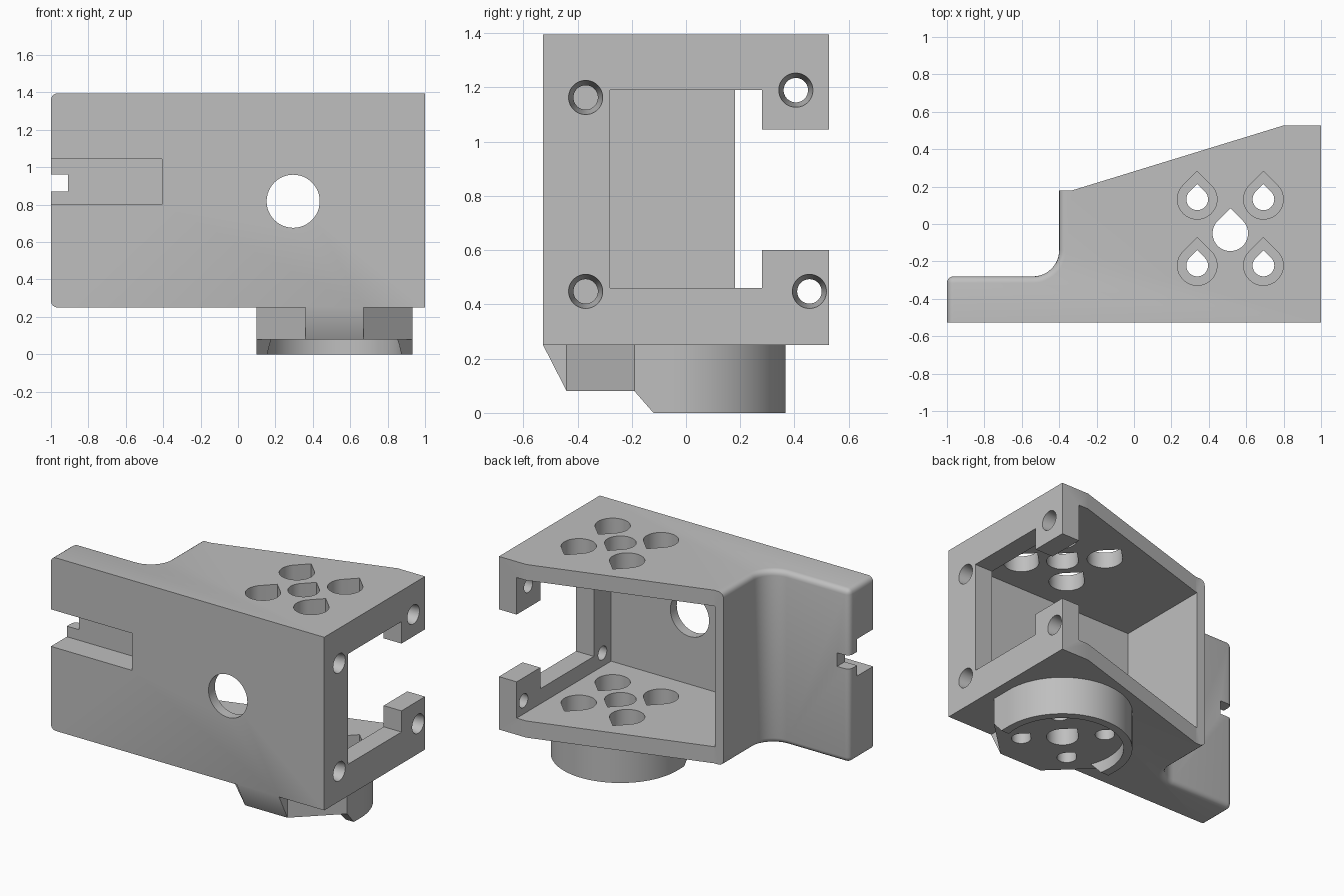
import bpy, bmesh, math
from mathutils import Matrix

if "Cube" in bpy.data.objects:
    bpy.data.objects.remove(bpy.data.objects["Cube"])

grey = bpy.data.materials.new("plain_grey")
grey.diffuse_color = (0.52, 0.52, 0.52, 1)
grey.use_nodes = True
grey.node_tree.nodes["Principled BSDF"].inputs["Base Color"].default_value = grey.diffuse_color

# Axis maps: prism profiles drawn in (a, b), extruded along c
ALONG_Z = Matrix.Identity(4)
ALONG_X = Matrix(((0, 0, 1, 0), (1, 0, 0, 0), (0, 1, 0, 0), (0, 0, 0, 1)))


def finish(bm, name):
    bmesh.ops.recalc_face_normals(bm, faces=bm.faces[:])
    me = bpy.data.meshes.new(name)
    bm.to_mesh(me)
    bm.free()
    ob = bpy.data.objects.new(name, me)
    bpy.context.collection.objects.link(ob)
    me.materials.append(grey)
    return ob


def prism_bm(pts, c0, c1, axes=ALONG_Z):
    bm = bmesh.new()
    face = bm.faces.new([bm.verts.new((a, b, c0)) for a, b in pts])
    ext = bmesh.ops.extrude_face_region(bm, geom=[face])["geom"]
    top = [v for v in ext if isinstance(v, bmesh.types.BMVert)]
    bmesh.ops.translate(bm, verts=top, vec=(0, 0, c1 - c0))
    bm.transform(axes)
    return bm


def prism(name, pts, c0, c1, axes=ALONG_Z):
    return finish(prism_bm(pts, c0, c1, axes), name)


def box(name, x0, x1, y0, y1, z0, z1):
    return prism(name, [(x0, y0), (x1, y0), (x1, y1), (x0, y1)], z0, z1)


def arc(cx, cy, r, a0, a1, n):
    steps = [math.radians(a0 + (a1 - a0) * i / n) for i in range(n + 1)]
    return [(cx + r * math.cos(t), cy + r * math.sin(t)) for t in steps]


def teardrop(cx, cy, r):
    return arc(cx, cy, r, 135, 405, 36) + [(cx, cy + r * math.sqrt(2))]


def cone(name, loc, r0, r1, depth, axis):
    bm = bmesh.new()
    bmesh.ops.create_cone(bm, cap_ends=True, segments=48, radius1=r0, radius2=r1, depth=depth)
    bm.transform(Matrix.Translation(loc) @ Matrix.Rotation(math.pi / 2, 4, axis))
    return finish(bm, name)


def combine(target, tool, operation="DIFFERENCE"):
    mod = target.modifiers.new("shape", "BOOLEAN")
    mod.operation, mod.solver, mod.object = operation, "EXACT", tool
    bpy.context.view_layer.objects.active = target
    bpy.ops.object.modifier_apply(modifier=mod.name)
    bpy.data.objects.remove(tool)


# Bracket block: sloped housing with a thin arm, its back edges rounded
Y, Z0, Z1 = 0.527, 0.25, 1.395
outline = [(-1, -Y), (1, -Y), (1, Y), (0.8, Y), (-0.33, 0.18), (-0.4, 0.18)]
outline += arc(-0.54, -0.14, 0.14, 0, -90, 12) + [(-1, -0.28)]
bm = prism_bm(outline, Z0, Z1)
rounded = []
for e in bm.edges:
    p, q = (v.co for v in e.verts)
    flat = abs(p.z - q.z) < 1e-4
    on_arm = max(p.x, q.x) < -0.39 and (max(p.y, q.y) > -0.5)
    corner = p.x < -0.99 and q.x < -0.99 and p.y > -0.5 and q.y > -0.5
    if (flat and on_arm) or corner:
        rounded.append(e)
bmesh.ops.bevel(bm, geom=rounded, offset=0.035, segments=4, profile=0.5, affect="EDGES")
body = finish(bm, "bracket_body")

# Housing cavity, open at the back, and the cut-out of the end flange
combine(body, box("cavity", -0.34, 0.87, -0.46, 0.8, 0.36, 1.29))
combine(body, box("end_window", 0.8, 1.1, -0.28, 0.28, 0.46, 1.19))
combine(body, box("end_gap", 0.8, 1.1, 0.2, 0.8, 0.6, 1.045))

# Arm slot and the through notch at its tip
combine(body, box("arm_slot", -1.1, -0.405, -0.8, -0.36, 0.8, 1.045))
combine(body, box("arm_notch", -1.1, -0.91, -0.8, 0, 0.87, 0.96))

# Round window in the front wall, tapered screw holes in the flange
combine(body, cone("front_window", (0.295, -0.5, 0.818), 0.142, 0.142, 0.3, "X"))
for y, z in ((-0.37, 1.163), (-0.37, 0.448), (0.405, 1.19), (0.455, 0.448)):
    combine(body, cone("flange_hole", (0.935, y, z), 0.045, 0.063, 0.1304, "Y"))

# Round mount below: faceted front, recess, sloped front cut
CX, CY, R = 0.515, -0.05, 0.417
front = [(CX - R, CY - 0.14), (CX - 0.155, -0.44), (CX + 0.155, -0.44), (CX + R, CY - 0.14)]
mount = prism("mount", front + arc(CX, CY, R, 0, 180, 48), 0, Z0)
combine(mount, prism("recess", arc(CX, CY, 0.365, 0, 354, 59), -0.1, 0.08))
combine(mount, prism("front_cut", [(-0.8, -0.1), (-0.0325, -0.1), (-0.19, 0.08), (-0.8, 0.08)],
                     -0.2, 1.2, ALONG_X))
combine(mount, prism("front_wedge", [(-Y, Z0), (-0.44, 0.08), (-0.4, 0.08), (-0.4, Z0)],
                     CX - 0.155, CX + 0.155, ALONG_X), "UNION")
combine(body, mount, "UNION")

# Teardrop holes: wide in the plates, narrow through the mount
combine(body, prism("centre_hole", teardrop(CX, CY, 0.095), -0.2, 1.6))
for sx in (-1, 1):
    for sy in (-1, 1):
        x, y = CX + sx * 0.177, CY + sy * 0.177 + 0.005
        combine(body, prism("wide_hole", teardrop(x, y, 0.106), 0.16, 1.6))
        combine(body, prism("narrow_hole", teardrop(x, y, 0.058), -0.2, 0.3))

# Smooth curved walls, sharp corners
body.select_set(True)
bpy.context.view_layer.objects.active = body
bpy.ops.object.shade_smooth_by_angle(angle=math.radians(30))
